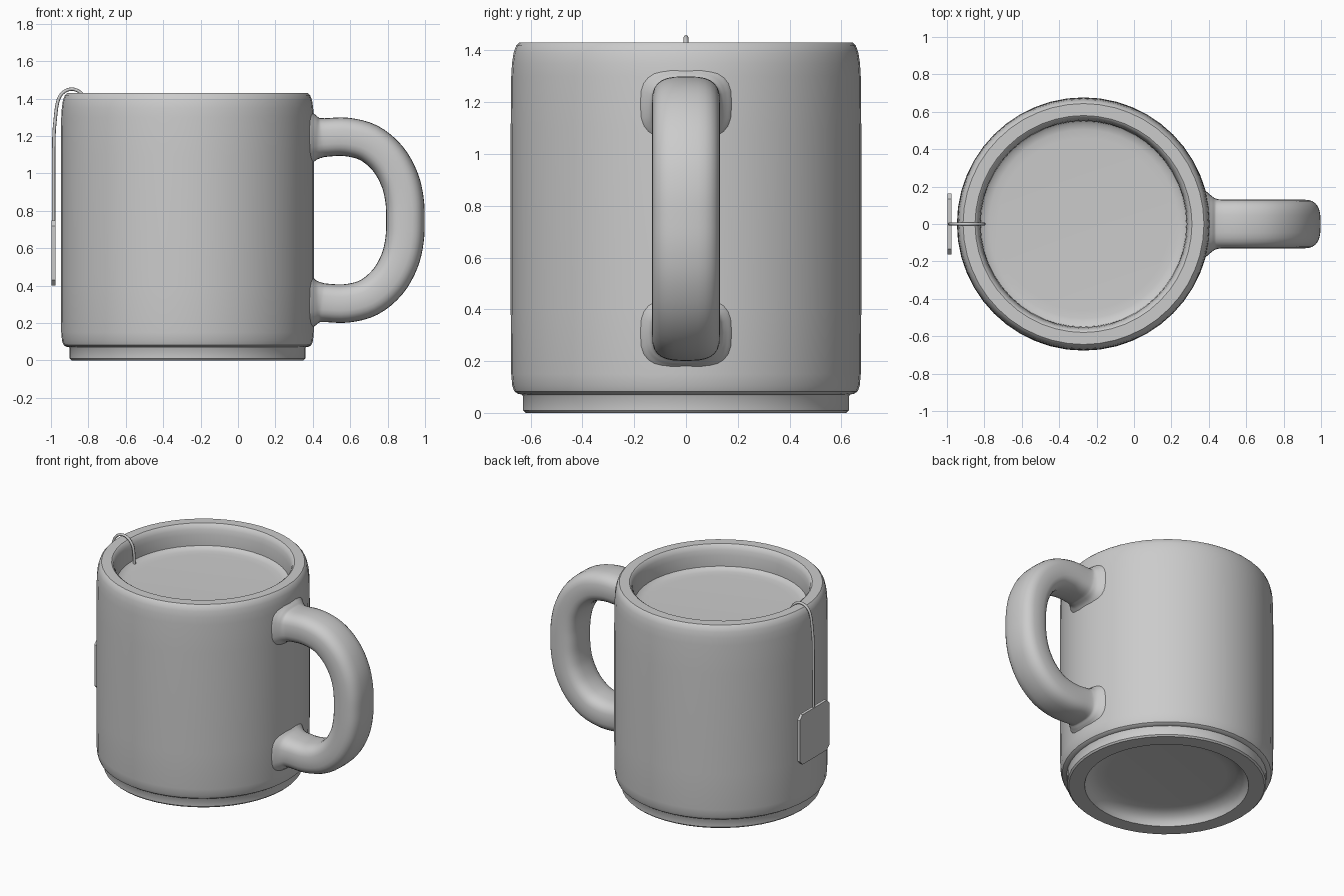
import bpy, bmesh, math
from mathutils import Vector

if "Cube" in bpy.data.objects:
    bpy.data.objects.remove(bpy.data.objects["Cube"])

CX = -0.27      # mug axis
SEG = 48


def finish(name, bm, angle=35):
    bmesh.ops.recalc_face_normals(bm, faces=bm.faces)
    me = bpy.data.meshes.new(name)
    bm.to_mesh(me)
    bm.free()
    ob = bpy.data.objects.new(name, me)
    bpy.context.collection.objects.link(ob)
    bpy.ops.object.select_all(action='DESELECT')
    bpy.context.view_layer.objects.active = ob
    ob.select_set(True)
    bpy.ops.object.shade_smooth_by_angle(angle=math.radians(angle))
    return ob


def lathe(name, profile):
    bm = bmesh.new()
    vs = [bm.verts.new((CX + r, 0, z)) for r, z in profile]
    es = [bm.edges.new(p) for p in zip(vs, vs[1:])]
    bmesh.ops.spin(bm, geom=vs + es, cent=(CX, 0, 0), axis=(0, 0, 1),
                   angle=math.tau, steps=SEG, use_merge=True)
    bmesh.ops.remove_doubles(bm, verts=bm.verts, dist=1e-5)
    return finish(name, bm)


def smooth_path(pts, n):
    # Catmull-Rom interpolation through tuples of any length
    pts = [Vector(p) for p in pts]
    ext = [2 * pts[0] - pts[1]] + pts + [2 * pts[-1] - pts[-2]]
    out = []
    for a, b, c, d in zip(ext, ext[1:], ext[2:], ext[3:]):
        for i in range(n):
            t = i / n
            out.append(0.5 * (2 * b + (c - a) * t + (2 * a - 5 * b + 4 * c - d) * t * t
                              + (3 * b - a - 3 * c + d) * t ** 3))
    return out + [pts[-1]]


# Mug body with foot ring, recessed underside, rounded rim and hollow inside
lathe("mug_body", [
    (0, 0.08), (0.38, 0.08), (0.44, 0.075), (0.485, 0.055), (0.51, 0.028), (0.52, 0),
    (0.62, 0), (0.63, 0.01), (0.63, 0.065), (0.634, 0.071), (0.65, 0.074), (0.663, 0.083),
    (0.671, 0.105), (0.675, 0.15), (0.677, 0.4), (0.677, 1.1), (0.675, 1.3), (0.672, 1.35),
    (0.666, 1.39), (0.656, 1.418), (0.644, 1.43), (0.58, 1.43),
    (0.57, 1.423), (0.559, 1.395), (0.553, 1.36), (0.55, 1.30),
    (0.55, 0.18), (0.50, 0.12), (0, 0.12)])

# Tea surface, rising slightly where it meets the wall
lathe("tea", [(0, 1.266), (0.46, 1.266), (0.505, 1.268), (0.535, 1.274), (0.551, 1.286)])

# Handle: (x, z, scale) centreline, flared where it meets the body
upper = [(0.35, 1.19, 1.6), (0.385, 1.19, 1.42), (0.41, 1.19, 1.22),
         (0.435, 1.19, 1.06), (0.47, 1.192, 1), (0.58, 1.195, 1), (0.70, 1.163, 1),
         (0.80, 1.08, 1), (0.863, 0.97, 1), (0.89, 0.86, 1)]
lower = [(x, 1.5 - z, s) for x, z, s in reversed(upper)]
path = smooth_path(upper + [(0.895, 0.75, 1)] + lower, 4)
bm = bmesh.new()
rings = []
for i, p in enumerate(path):
    d = path[min(i + 1, len(path) - 1)] - path[max(i - 1, 0)]
    normal = Vector((-d.y, 0, d.x)).normalized()
    ring = []
    for k in range(28):
        a = math.tau * k / 28
        c, s = math.cos(a), math.sin(a)
        u = math.copysign(abs(c) ** 0.68, c) * 0.103 * p.z
        v = math.copysign(abs(s) ** 0.68, s) * 0.131 * (1 + (p.z - 1) * 0.8)
        ring.append(bm.verts.new(Vector((p.x, v, p.y)) + normal * u))
    rings.append(ring)
for r0, r1 in zip(rings, rings[1:]):
    for k in range(28):
        j = (k + 1) % 28
        bm.faces.new((r0[k], r0[j], r1[j], r1[k]))
bm.faces.new(rings[0])
bm.faces.new(rings[-1])
finish("handle", bm, 60)

# Tea bag string draped over the rim
string_pts = smooth_path([
    (-0.80, 1.25), (-0.808, 1.37), (-0.835, 1.425), (-0.88, 1.45), (-0.928, 1.438),
    (-0.962, 1.39), (-0.978, 1.28), (-0.985, 1.15), (-0.986, 0.73)], 5)
cu = bpy.data.curves.new("tea_string", 'CURVE')
cu.dimensions = '3D'
cu.bevel_depth = 0.009
cu.bevel_resolution = 2
cu.use_fill_caps = True
sp = cu.splines.new('POLY')
sp.points.add(len(string_pts) - 1)
for q, p in zip(sp.points, string_pts):
    q.co = (p.x, 0, p.y, 1)
bpy.context.collection.objects.link(bpy.data.objects.new("tea_string", cu))

# Paper tag with clipped corners
bm = bmesh.new()
w, h, c = 0.164, 0.174, 0.03
outline = [(w, h - c), (w - c, h), (c - w, h), (-w, h - c),
           (-w, c - h), (c - w, -h), (w - c, -h), (w, c - h)]
face = bm.faces.new([bm.verts.new((-0.996, y, 0.574 + z)) for y, z in outline])
ext = bmesh.ops.extrude_face_region(bm, geom=[face], use_keep_orig=True)
bmesh.ops.translate(bm, vec=(0.02, 0, 0),
                    verts=[g for g in ext['geom'] if isinstance(g, bmesh.types.BMVert)])
finish("tea_tag", bm, 30)
